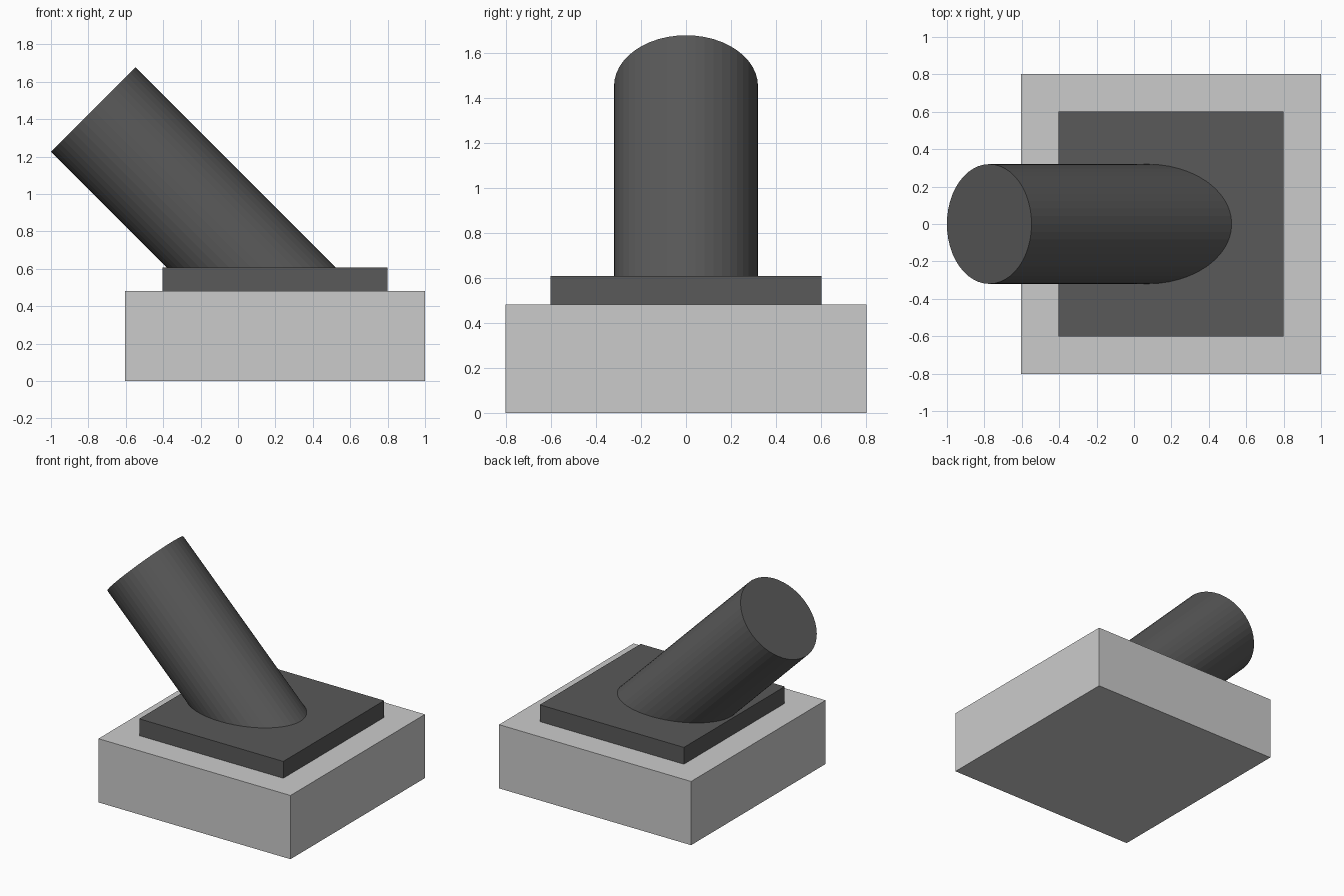
import bpy, bmesh, math
from mathutils import Matrix, Vector

if "Cube" in bpy.data.objects:
    bpy.data.objects.remove(bpy.data.objects["Cube"])

dark = bpy.data.materials.new("dark_grey")
dark.diffuse_color = (0.1, 0.1, 0.1, 1)
dark.use_nodes = True
dark.node_tree.nodes["Principled BSDF"].inputs["Base Color"].default_value = dark.diffuse_color


def finish(bm, name, material=None):
    mesh = bpy.data.meshes.new(name)
    bm.to_mesh(mesh)
    bm.free()
    obj = bpy.data.objects.new(name, mesh)
    bpy.context.collection.objects.link(obj)
    if material:
        mesh.materials.append(material)
    return obj


def block(name, width, z0, z1, material=None):
    bm = bmesh.new()
    centre = Matrix.Translation((0.198, 0, (z0 + z1) / 2))
    bmesh.ops.create_cube(bm, size=1, matrix=centre @ Matrix.Diagonal((width, width, z1 - z0, 1)))
    return finish(bm, name, material)


# Square base and the thinner plate on top
PLATE_TOP = 0.608
block("base", 1.604, 0, 0.481)
block("plate", 1.203, 0.481, PLATE_TOP, dark)

# Tube leaning 45 degrees to the left, trimmed flush with the plate
bm = bmesh.new()
length, radius = 1.6, 0.32
tip = Vector((-0.774, 0, 1.452))
axis = Vector((-1, 0, 1)).normalized()
placement = Matrix.Translation(tip - axis * length / 2) @ Matrix.Rotation(-math.pi / 4, 4, 'Y')
bmesh.ops.create_cone(bm, cap_ends=True, segments=48, radius1=radius, radius2=radius,
                      depth=length, matrix=placement)
cut = bmesh.ops.bisect_plane(bm, geom=bm.verts[:] + bm.edges[:] + bm.faces[:],
                             plane_co=(0, 0, PLATE_TOP), plane_no=(0, 0, 1), clear_inner=True)
rim = [e for e in cut["geom_cut"] if isinstance(e, bmesh.types.BMEdge)]
bmesh.ops.contextual_create(bm, geom=rim)
bmesh.ops.recalc_face_normals(bm, faces=bm.faces[:])
finish(bm, "tube", dark)
